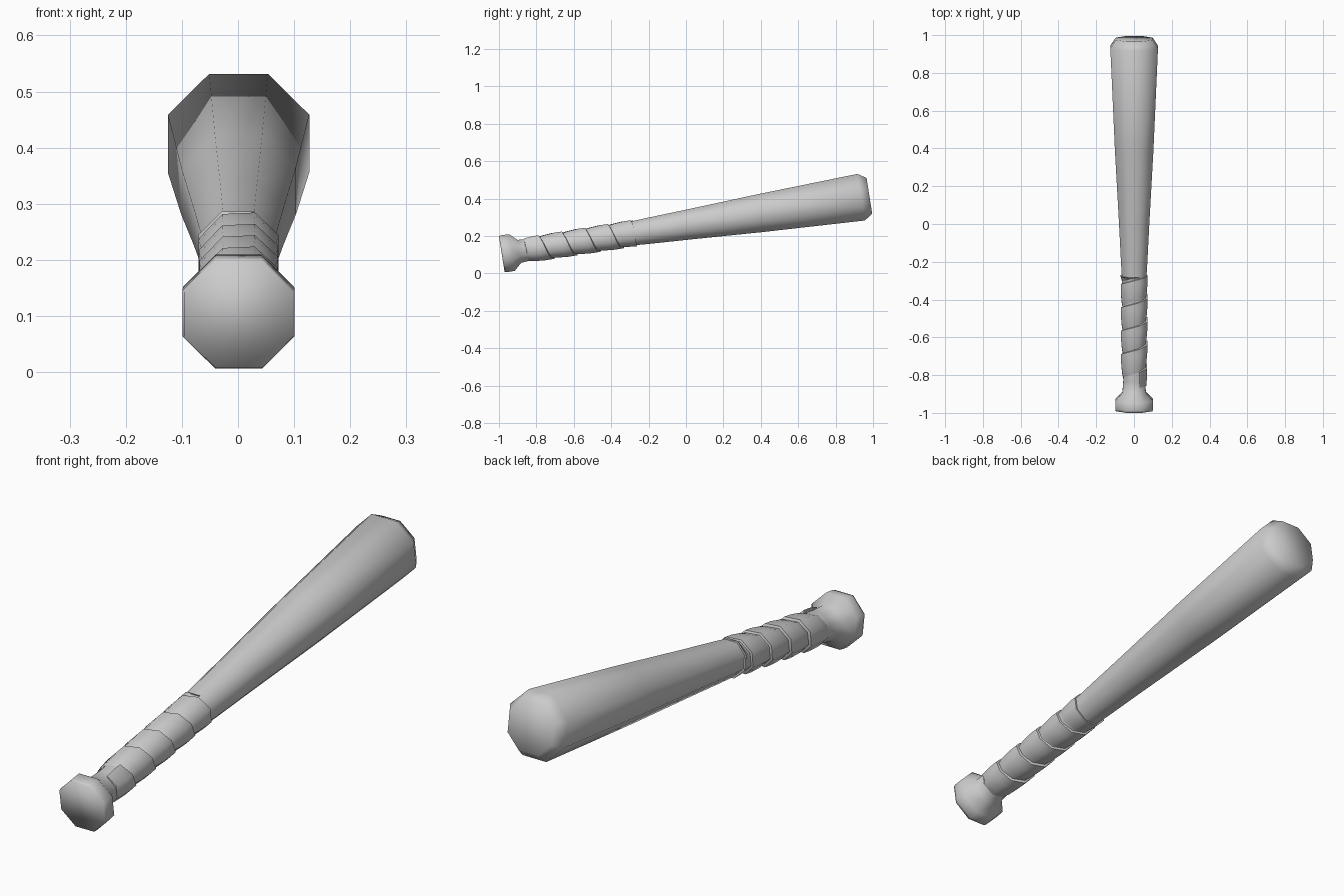
import bpy, bmesh, math
from mathutils import Matrix

if "Cube" in bpy.data.objects:
    bpy.data.objects.remove(bpy.data.objects["Cube"])

SIDES = 8
TILT = math.radians(9)
CIRCUM = 1 / math.cos(math.pi / SIDES)   # flat radius -> corner radius

grey = bpy.data.materials.new("plain grey")
grey.diffuse_color = (0.6, 0.6, 0.6, 1)
grey.use_nodes = True
grey.node_tree.nodes["Principled BSDF"].inputs["Base Color"].default_value = grey.diffuse_color

# Axis along local +y, lifted at the barrel end
place = Matrix.Translation((0.001, -0.985, 0.103)) @ Matrix.Rotation(TILT, 4, 'X')


def point(angle, t, r):
    return (r * CIRCUM * math.sin(angle), t, r * CIRCUM * math.cos(angle))


def finish(bm, name, smooth_angle):
    bmesh.ops.recalc_face_normals(bm, faces=bm.faces)
    bm.transform(place)
    mesh = bpy.data.meshes.new(name)
    bm.to_mesh(mesh)
    bm.free()
    mesh.materials.append(grey)
    obj = bpy.data.objects.new(name, mesh)
    bpy.context.collection.objects.link(obj)
    bpy.ops.object.select_all(action='DESELECT')
    obj.select_set(True)
    bpy.context.view_layer.objects.active = obj
    bpy.ops.object.shade_smooth_by_angle(angle=math.radians(smooth_angle))
    return obj


# Bat: knob, handle, barrel and rounded tip as one octagonal lathe
profile = [(0.0, 0.097), (0.012, 0.1), (0.055, 0.099), (0.095, 0.062),
           (0.16, 0.057), (0.70, 0.064), (0.80, 0.070), (1.0, 0.080),
           (1.40, 0.102), (1.945, 0.126), (1.99, 0.097)]
bm = bmesh.new()
rings = []
for t, r in profile:
    rings.append([bm.verts.new(point((k + 0.5) * 2 * math.pi / SIDES, t, r))
                  for k in range(SIDES)])
for a, b in zip(rings, rings[1:]):
    for k in range(SIDES):
        j = (k + 1) % SIDES
        bm.faces.new((a[k], a[j], b[j], b[k]))
bm.faces.new(rings[0])
bm.faces.new(rings[-1])
finish(bm, "bat_body", 180)

# Grip tape: overlapping band wound around the handle
PITCH, START, END = 0.125, 0.13, 0.72
section = [(0.0, 0.058), (0.25, 0.064), (0.7, 0.0685), (1.0, 0.068), (1.03, 0.057)]
bm = bmesh.new()
steps = int(SIDES * 5)
previous = None
for i in range(steps + 1):
    angle = (i + 0.5) * 2 * math.pi / SIDES
    base = START + PITCH * (i / SIDES - 0.35)
    row = []
    for f, r in section:
        t = base + f * PITCH
        grow = 0.003 * (t - START) / (END - START)
        row.append(bm.verts.new(point(angle, min(max(t, START), END), r + grow)))
    if previous:
        for k in range(len(section) - 1):
            bm.faces.new((previous[k], previous[k + 1], row[k + 1], row[k]))
    previous = row
bmesh.ops.dissolve_degenerate(bm, dist=0.0005, edges=bm.edges)
finish(bm, "grip_tape", 50)
